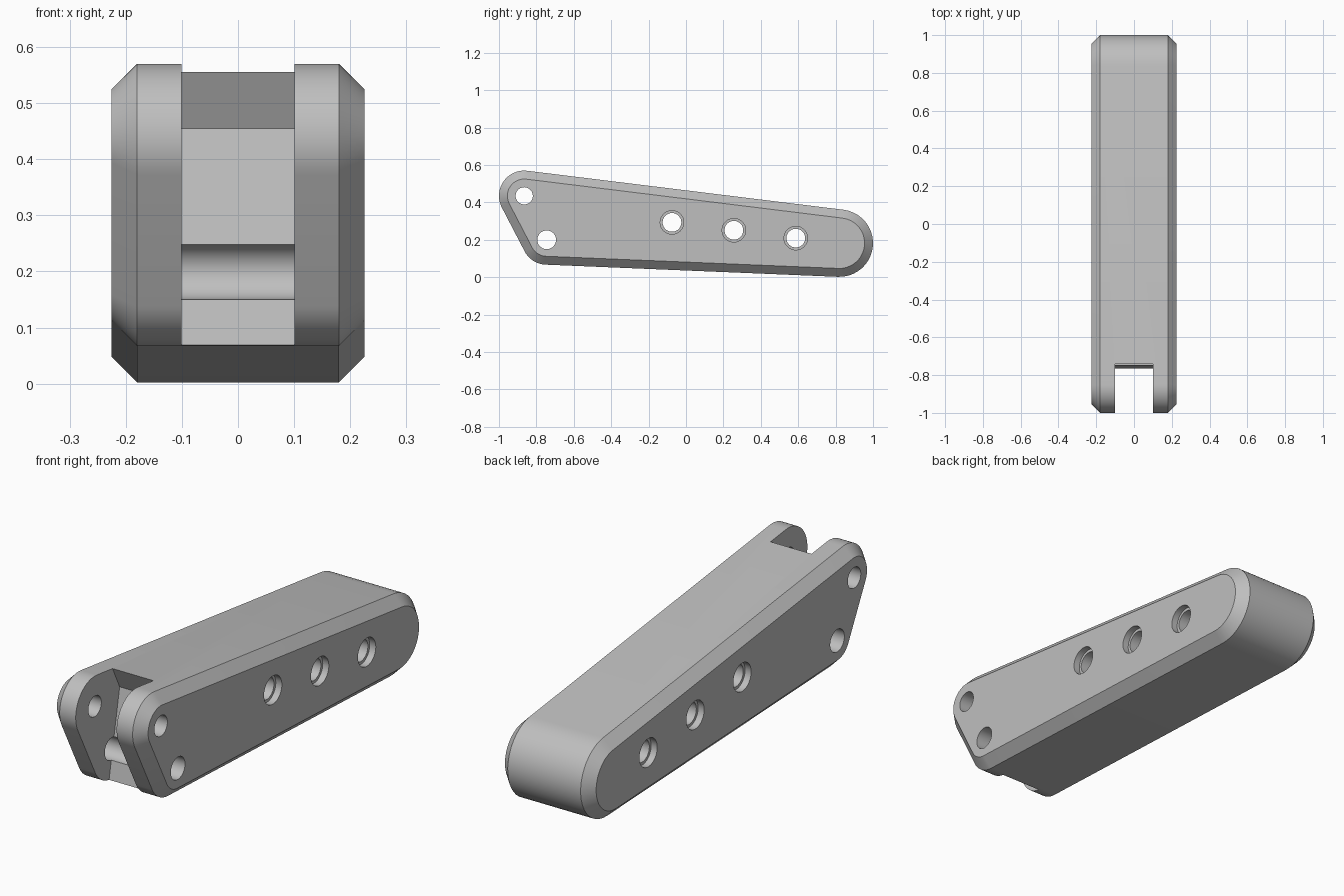
import bpy, bmesh, math

cube = bpy.data.objects.get("Cube")
if cube:
    bpy.data.objects.remove(cube, do_unlink=True)

# One plain grey finish
grey = bpy.data.materials.new("light grey")
grey.use_nodes = True
colour = (0.52, 0.52, 0.52, 1)
grey.diffuse_color = colour
grey.node_tree.nodes["Principled BSDF"].inputs["Base Color"].default_value = colour

HALF = 0.225     # half width
BEVEL = 0.045    # edge chamfer
# Corner rounds of the side profile: y, z, radius (counter-clockwise)
CORNERS = [(-0.865, 0.435, 0.135), (-0.745, 0.2, 0.133), (0.82, 0.182, 0.18)]


def outline(inset, steps=20):
    """Rounded profile: corner arcs joined by straight tangents."""
    n = len(CORNERS)
    normals = []
    for i in range(n):
        y1, z1, r1 = CORNERS[i]
        y2, z2, r2 = CORNERS[(i + 1) % n]
        dy, dz = y2 - y1, z2 - z1
        normals.append(math.atan2(dz, dy) - math.acos((r1 - r2) / math.hypot(dy, dz)))
    pts = []
    for i, (y, z, r) in enumerate(CORNERS):
        start = normals[i - 1]
        sweep = (normals[i] - start) % math.tau
        for k in range(steps + 1):
            a = start + sweep * k / steps
            pts.append((y + (r - inset) * math.cos(a), z + (r - inset) * math.sin(a)))
    return pts


def circle(y, z, r, steps=48):
    return [(y + r * math.cos(math.tau * k / steps),
             z + r * math.sin(math.tau * k / steps)) for k in range(steps)]


def loft(name, sections):
    """Skin equal-length yz profiles placed along x, with end caps."""
    bm = bmesh.new()
    rings = [[bm.verts.new((x, y, z)) for y, z in pts] for x, pts in sections]
    for a, b in zip(rings, rings[1:]):
        for i in range(len(a)):
            bm.faces.new((a[i - 1], a[i], b[i], b[i - 1]))
    bm.faces.new(rings[0])
    bm.faces.new(rings[-1])
    bmesh.ops.recalc_face_normals(bm, faces=bm.faces)
    mesh = bpy.data.meshes.new(name)
    bm.to_mesh(mesh)
    bm.free()
    mesh.materials.append(grey)
    obj = bpy.data.objects.new(name, mesh)
    bpy.context.collection.objects.link(obj)
    return obj


def prism(name, pts, x0, x1):
    return loft(name, [(x0, pts), (x1, pts)])


# Chamfered body
inner, outer = outline(BEVEL), outline(0)
body = loft("handle_body", [(-HALF, inner), (BEVEL - HALF, outer),
                            (HALF - BEVEL, outer), (HALF, inner)])

# Fork slot with an undercut back wall
slot = [(-1.2, -0.1), (-0.797, -0.1), (-0.69, 0.455), (-0.79, 0.655), (-1.2, 0.655)]
cutters = [prism("slot_cutter", slot, -0.101, 0.101)]

# Pin holes through the fork
for y, z, r in [(-0.865, 0.435, 0.046), (-0.745, 0.2, 0.05)]:
    cutters.append(prism("pin_cutter", circle(y, z, r), -0.4, 0.4))

# Counterbored screw holes
for y, z in [(-0.075, 0.293), (0.256, 0.251), (0.587, 0.209)]:
    cutters.append(prism("screw_cutter", circle(y, z, 0.05), -0.4, 0.4))
    for side in (-1, 1):
        cutters.append(prism("counterbore_cutter", circle(y, z, 0.063),
                             side * (HALF - 0.03), side * 0.4))

for cutter in cutters:
    cutter.hide_render = True
    mod = body.modifiers.new(cutter.name, "BOOLEAN")
    mod.operation = "DIFFERENCE"
    mod.solver = "EXACT"
    mod.object = cutter

# Bake the cuts and remove the cutters
bpy.context.view_layer.update()
graph = bpy.context.evaluated_depsgraph_get()
result = bpy.data.meshes.new_from_object(body.evaluated_get(graph))
body.modifiers.clear()
body.data = result
for cutter in cutters:
    bpy.data.objects.remove(cutter, do_unlink=True)

bpy.ops.object.select_all(action="DESELECT")
body.select_set(True)
bpy.context.view_layer.objects.active = body
bpy.ops.object.shade_smooth_by_angle(angle=math.radians(25))
